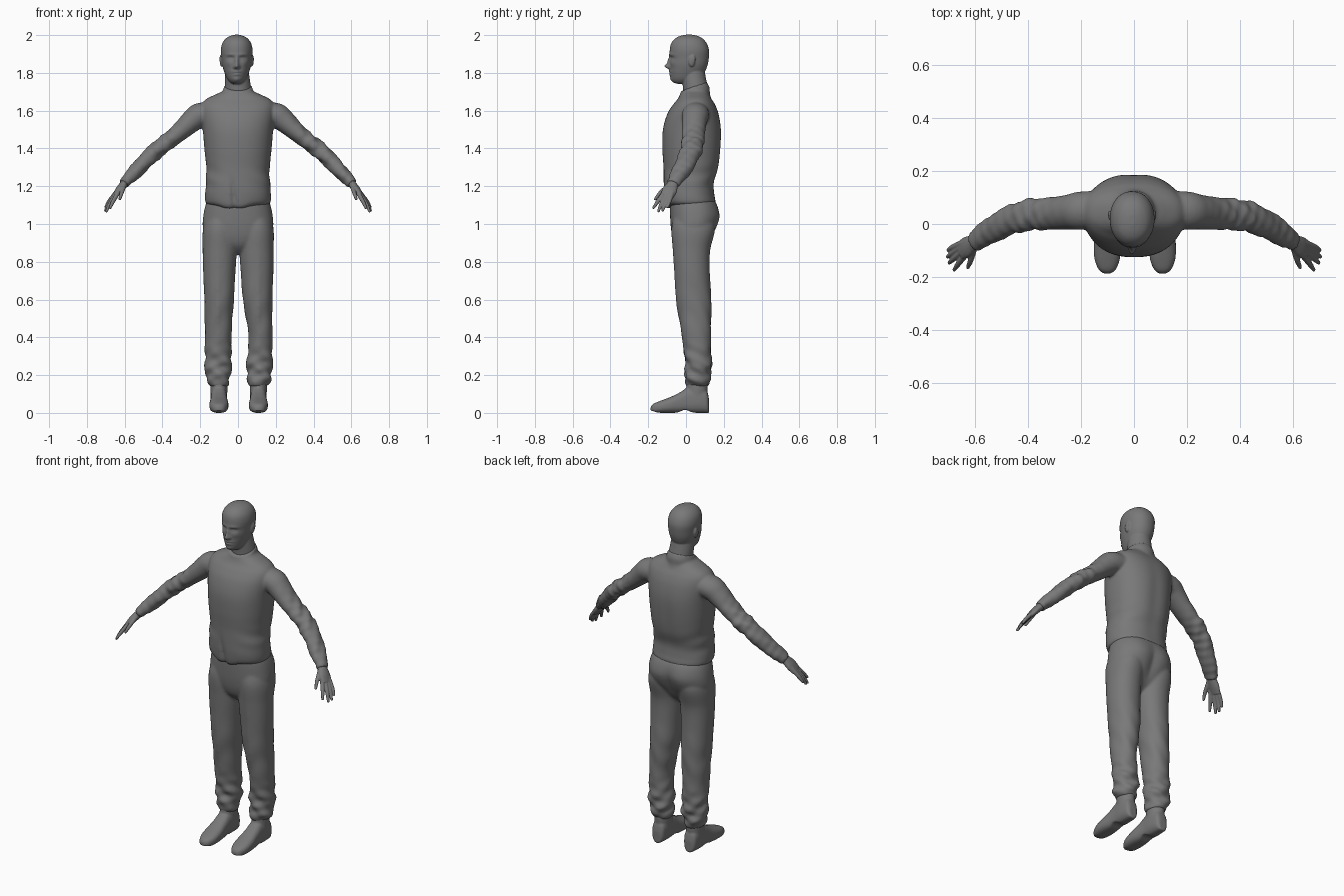
import bpy, bmesh
from math import sin, cos, pi, exp
from mathutils import Vector, Matrix

# One dark grey for the whole figure
GREY = bpy.data.materials.new("dark_grey")
GREY.diffuse_color = (0.19, 0.19, 0.19, 1)


def spline(keys, t):
    """Smooth interpolation through tuples of numbers."""
    i = min(int(t), len(keys) - 2)
    f = t - i
    a, b, c, d = (keys[max(0, min(len(keys) - 1, i + k))] for k in (-1, 0, 1, 2))
    return [0.5 * (2 * q + (r - p) * f + (2 * p - 5 * q + 4 * r - s) * f * f
                   + (3 * q - p - 3 * r + s) * f ** 3) for p, q, r, s in zip(a, b, c, d)]


def loft(bm, keys, ref=(1, 0, 0), axis=None, n=40, steps=6, power=2.0):
    """Closed tube through keys (x, y, z, half width along ref, other half width)."""
    count = (len(keys) - 1) * steps
    rows = [spline(keys, i / steps) for i in range(count + 1)]
    rings = []
    for i, row in enumerate(rows):
        c = Vector(row[:3])
        t = Vector(axis) if axis else Vector(rows[min(i + 1, count)][:3]) - Vector(rows[max(i - 1, 0)][:3])
        t.normalize()
        u = Vector(ref)
        u = (u - t * u.dot(t)).normalized()
        w = t.cross(u)
        ring = []
        for k in range(n):
            ca, sa = cos(2 * pi * k / n), sin(2 * pi * k / n)
            px = abs(ca) ** (2 / power) * (1 if ca > 0 else -1)
            py = abs(sa) ** (2 / power) * (1 if sa > 0 else -1)
            ring.append(bm.verts.new(c + u * px * row[3] + w * py * row[4]))
        rings.append(ring)
    for r0, r1 in zip(rings, rings[1:]):
        for k in range(n):
            bm.faces.new((r0[k], r0[(k + 1) % n], r1[(k + 1) % n], r1[k]))
    bm.faces.new(rings[0][::-1])
    bm.faces.new(rings[-1])
    return [v for ring in rings for v in ring]


def stack(bm, rows, cx=0, **kw):
    """Vertical loft from rows (z, front y, back y, half width)."""
    loft(bm, [(cx, (f + b) / 2, z, hx, (b - f) / 2) for z, f, b, hx in rows], axis=(0, 0, 1), **kw)


def ball(bm, centre, size):
    bmesh.ops.create_uvsphere(bm, u_segments=24, v_segments=16, radius=1,
                              matrix=Matrix.Translation(centre) @ Matrix.Diagonal((*size, 1)))


def g(d, s):
    return exp(-(d / s) ** 2)


def finish(bm, name, voxel, smooth, fold=None):
    """Merge overlapping lofts into one soft skin; fold adds cloth wrinkles."""
    bmesh.ops.recalc_face_normals(bm, faces=bm.faces)
    bm.normal_update()
    if fold:
        for v, off in [(v, v.normal * fold(v.co)) for v in bm.verts]:
            v.co += off
    me = bpy.data.meshes.new(name)
    bm.to_mesh(me)
    bm.free()
    me.materials.append(GREY)
    ob = bpy.data.objects.new(name, me)
    bpy.context.collection.objects.link(ob)
    m = ob.modifiers.new("merge", 'REMESH')
    m.mode, m.voxel_size, m.use_smooth_shade = 'VOXEL', voxel, True
    m = ob.modifiers.new("soften", 'SMOOTH')
    m.factor, m.iterations = 0.5, smooth


# Head with sculpted face, ears and neck
HX = -0.007
bm = bmesh.new()
stack(bm, [(1.742, -.045, .03, .02), (1.75, -.066, .045, .034), (1.768, -.077, .07, .05), (1.80, -.083, .097, .064),
           (1.84, -.084, .114, .076), (1.88, -.085, .121, .081), (1.92, -.086, .122, .084), (1.955, -.079, .110, .077),
           (1.98, -.06, .09, .06), (1.994, -.035, .066, .038), (2.002, -.004, .035, .012)],
      cx=HX, n=96, steps=8, power=2.15)
bumps = [(0, 1.835, .028, .012, .014), (0, 1.862, .014, .011, .024), (0, 1.806, .008, .024, .006),
         (0, 1.792, .008, .02, .007), (0, 1.7995, -.006, .026, .003), (0, 1.766, .007, .022, .014)]
for s in (-1, 1):
    bumps += [(s * .034, 1.896, .005, .028, .009), (s * .032, 1.878, -.010, .018, .010),
              (s * .032, 1.876, .006, .011, .006), (s * .012, 1.831, .009, .007, .008),
              (s * .045, 1.85, .004, .02, .016)]
for v in bm.verts:
    if v.co.y < -.01:
        v.co.y -= sum(a * g(v.co.x - HX - x, sx) * g(v.co.z - z, sz) for x, z, a, sx, sz in bumps)
    v.co.x = HX + (v.co.x - HX) * (1 + 0.5 * min(0, v.co.y))
for s in (-1, 1):
    ball(bm, (HX + s * .080, .03, 1.864), (.010, .018, .031))
    ball(bm, (HX + s * .084, .037, 1.872), (.007, .013, .023))
loft(bm, [(0, .055, 1.66, .075, .068), (0, .05, 1.72, .069, .066), (-.004, .042, 1.77, .066, .064),
          (HX, .035, 1.83, .06, .06)], axis=(0, 0, 1))
finish(bm, "head", .004, 2)

# Sweater body
bm = bmesh.new()
stack(bm, [(1.10, -.088, .14, .155), (1.115, -.107, .157, .172), (1.16, -.116, .151, .174), (1.22, -.118, .150, .169),
           (1.30, -.119, .174, .168), (1.40, -.125, .186, .178), (1.50, -.122, .188, .186), (1.58, -.10, .175, .194),
           (1.63, -.07, .156, .192), (1.66, -.045, .137, .17), (1.685, -.032, .122, .12), (1.703, -.025, .115, .08)],
      n=96, steps=10, power=2.25)
for v in bm.verts:
    x, y, z = v.co
    if y > .05:      # shallow spine hollow
        v.co.y -= .006 * g(x, .04) * g(z - 1.38, .2)
    elif y < 0:      # centre fold and dipped hem
        v.co.y += .018 * g(x + .025 - .1 * (1.17 - z), .010) * g(z - 1.15, .07)
        v.co.z -= .02 * g(abs(x + .02) - .03, .05) * g(z - 1.1, .04)
# Collar, higher at the back, with a front notch
for v in loft(bm, [(0, .05, 1.67, .086, .082), (0, .046, 1.695, .080, .078), (0, .042, 1.715, .077, .074),
                   (0, .039, 1.728, .074, .071)], axis=(0, 0, 1), n=48):
    if v.co.z > 1.69:
        v.co.z += (v.co.y - .04) * .35 - (.02 * g(v.co.x, .014) if v.co.y < 0 else 0)
# Sleeves
for s in (-1, 1):
    loft(bm, [(s * x, y, z, a, b) for x, y, z, a, b in [
        (.12, .055, 1.58, .07, .06), (.2, .05, 1.576, .072, .065), (.245, .045, 1.545, .066, .06),
        (.30, .04, 1.495, .062, .05), (.36, .037, 1.445, .06, .044), (.42, .03, 1.40, .058, .044),
        (.48, .008, 1.345, .054, .042), (.54, -.025, 1.28, .05, .039), (.585, -.055, 1.235, .041, .032),
        (.605, -.068, 1.212, .035, .027)]], ref=(0, 1, 0), n=48, steps=8)


def sleeve_fold(p):
    x = abs(p.x)
    if x < .2:
        return .003 * g(p.z - 1.25, .06) * sin(p.z * 60 + p.x * 25) * g(x - .17, .08)
    along = (x - p.z) * 0.7
    wave = sin(along * 75 + p.y * 70 + p.x * 3) + .6 * sin(along * 128 - p.y * 55 + p.x * 5)
    return .0045 * (g(x - .42, .08) + .6 * g(x - .57, .04)) * wave


finish(bm, "sweater", .008, 3, sleeve_fold)

# Trousers: hips plus two separately shaped legs
bm = bmesh.new()
stack(bm, [(1.14, -.08, .14, .155), (1.10, -.085, .164, .172), (1.04, -.084, .174, .184), (.98, -.08, .158, .186),
           (.93, -.072, .132, .165), (.89, -.058, .105, .11), (.86, -.035, .075, .04), (.84, -.01, .05, .012)],
      n=64, power=2.3)
for v in bm.verts:
    if v.co.y > .05:   # seat
        v.co.y += .009 * g(abs(v.co.x) - .085, .06) * g(v.co.z - 1.03, .08)
        v.co.y -= .012 * g(v.co.x, .025) * g(v.co.z - .97, .08)
legs = [[(-.088, .06), (-.096, .088), (-.097, .090), (-.099, .085), (-.1, .078), (-.105, .070), (-.104, .071),
         (-.107, .063), (-.1, .046)],
        [(.09, .06), (.098, .089), (.098, .090), (.101, .086), (.104, .078), (.119, .063), (.113, .069),
         (.112, .062), (.107, .047)]]
sides = [(1.08, -.05, .13), (.98, -.076, .154), (.86, -.069, .128), (.74, -.06, .126), (.6, -.05, .134),
         (.4, -.02, .132), (.25, -.002, .134), (.18, -.006, .128), (.14, .004, .114)]
for leg in legs:
    loft(bm, [(cx, (f + b) / 2, z, hx, (b - f) / 2) for (cx, hx), (z, f, b) in zip(leg, sides)],
         axis=(0, 0, 1), n=64, steps=10, power=2.12)


def leg_fold(p):
    wave = sin(p.z * 62 + p.x * 50 + p.y * 25) + .6 * sin(p.z * 105 - p.x * 42 + p.y * 48 + 1)
    crease = .004 * g(abs(p.x) - .107, .010) * g(p.z - .6, .25) if p.y < .02 else 0
    return crease + .0065 * g(p.z - .23, .10) * wave + .002 * g(p.z - .5, .15) * sin(p.z * 40 - p.x * 60 + p.y * 40)


finish(bm, "trousers", .008, 5, leg_fold)

# Hands: palm, four fingers, thumb
tips = [((.640, -.122, 1.157), (.662, -.150, 1.118), (.677, -.172, 1.086)),
        ((.650, -.106, 1.152), (.678, -.130, 1.108), (.696, -.146, 1.068)),
        ((.655, -.090, 1.151), (.684, -.110, 1.108), (.702, -.123, 1.072)),
        ((.654, -.075, 1.156), (.684, -.088, 1.118), (.700, -.098, 1.090)),
        ((.605, -.100, 1.197), (.616, -.138, 1.163), (.626, -.163, 1.132))]
for s, name in ((-1, "right_hand"), (1, "left_hand")):
    bm = bmesh.new()
    loft(bm, [(s * x, y, z, a, b) for x, y, z, a, b in [
        (.585, -.055, 1.236, .029, .021), (.605, -.07, 1.21, .03, .021), (.63, -.086, 1.18, .039, .019),
        (.653, -.099, 1.149, .036, .013)]], ref=(0, 1, 0), n=32)
    for base, mid, tip in tips:
        start = [p - .35 * (q - p) for p, q in zip(base, mid)]
        loft(bm, [(s * p[0], p[1], p[2], r, r) for p, r in
                  ((start, .012), (base, .012), (mid, .0105), (tip, .0072))], ref=(0, 1, 0), n=16)
        ball(bm, (s * tip[0], tip[1], tip[2]), (.0073,) * 3)
    finish(bm, name, .0035, 2)

# Shoes with ankle part and raised arch
for cx, name in ((-.101, "right_shoe"), (.108, "left_shoe")):
    bm = bmesh.new()
    loft(bm, [(cx, y, h / 2, w, h / 2) for y, h, w in [
        (.122, .07, .02), (.108, .12, .037), (.06, .145, .044), (.01, .135, .043), (-.03, .11, .045),
        (-.08, .085, .05), (-.13, .066, .048), (-.165, .052, .036), (-.18, .042, .024), (-.187, .03, .01)]],
         axis=(0, -1, 0), power=2.6)
    loft(bm, [(cx, .055, .06, .042, .05), (cx, .058, .12, .045, .056), (cx, .06, .19, .046, .055)],
         axis=(0, 0, 1))
    for v in bm.verts:
        v.co.z = max(v.co.z, .016 * g(v.co.y + .005, .03) + .012 * g(v.co.y + .19, .03))
    finish(bm, name, .006, 1)
